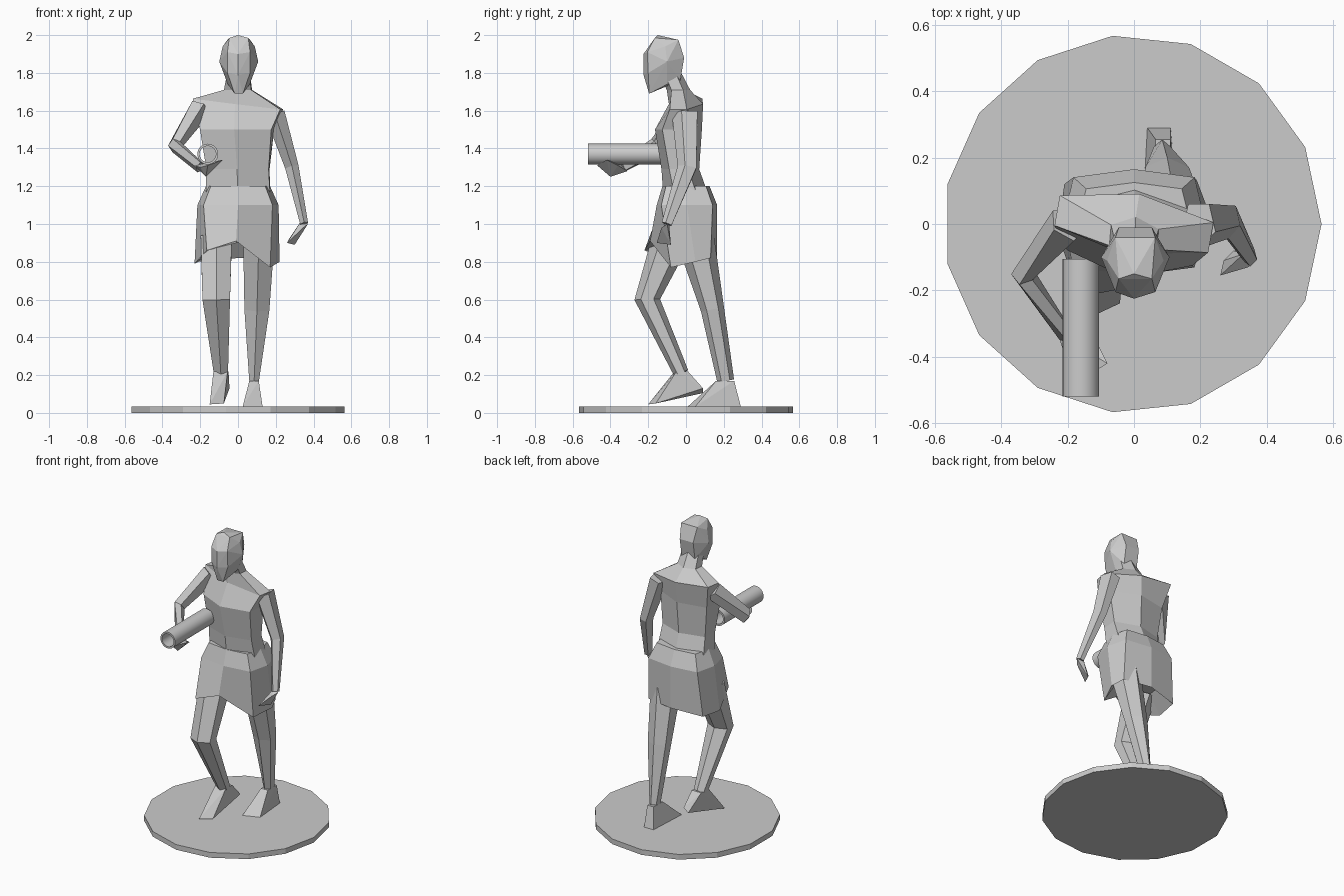
import bpy, bmesh
from math import cos, sin, pi, radians
from mathutils import Vector

if "Cube" in bpy.data.objects:
    bpy.data.objects.remove(bpy.data.objects["Cube"])


def finish(name, bm):
    bmesh.ops.recalc_face_normals(bm, faces=bm.faces)
    me = bpy.data.meshes.new(name)
    bm.to_mesh(me)
    bm.free()
    ob = bpy.data.objects.new(name, me)
    bpy.context.collection.objects.link(ob)
    return ob


def loft(name, rings, closed=False):
    """Skin equal-length rings; cap the ends, or join last ring to first."""
    bm = bmesh.new()
    vs = [[bm.verts.new(p) for p in r] for r in rings]
    n = len(rings[0])
    pairs = list(zip(vs, vs[1:])) + ([(vs[-1], vs[0])] if closed else [])
    for a, b in pairs:
        for i in range(n):
            j = (i + 1) % n
            bm.faces.new((a[i], a[j], b[j], b[i]))
    if not closed:
        bm.faces.new(vs[0])
        bm.faces.new(vs[-1])
    return finish(name, bm)


def hull(name, pts):
    bm = bmesh.new()
    for p in pts:
        bm.verts.new(p)
    res = bmesh.ops.convex_hull(bm, input=bm.verts)
    bmesh.ops.delete(bm, geom=[v for v in bm.verts if not v.link_faces], context='VERTS')
    return finish(name, bm)


def section(c, w, d, n, start=0, yaw=0, slope=0, square=1):
    """Horizontal body section, w and d being half width and half depth."""
    out = []
    for i in range(n):
        a = start + 2 * pi * i / n
        k = square if i % 2 else 1
        x, y = w * k * cos(a), d * k * sin(a)
        out.append((c[0] + x * cos(yaw) - y * sin(yaw),
                    c[1] + x * sin(yaw) + y * cos(yaw), c[2] + slope * x))
    return out


def limb(name, joints, side, n):
    """Tapered limb through (centre, half size along side, other half size)."""
    cs = [Vector(j[0]) for j in joints]
    rings = []
    for i, (_, ra, rb) in enumerate(joints):
        t = Vector((0, 0, 0))
        if i:
            t += (cs[i] - cs[i - 1]).normalized()
        if i < len(cs) - 1:
            t += (cs[i + 1] - cs[i]).normalized()
        t.normalize()
        u = Vector(side)
        u = (u - t * u.dot(t)).normalized()
        v = t.cross(u)
        rings.append([cs[i] + u * ra * 1.12 * cos(pi / 2 + 2 * pi * k / n)
                      + v * rb * sin(pi / 2 + 2 * pi * k / n) for k in range(n)])
    return loft(name, rings)


# round base, 15 sides
loft("base", [section((-0.005, 0, z), 0.57, 0.57, 15) for z in (0, 0.035)])

# torso, six-sided and twisted towards the shoulders
torso = [
    ((0, 0.0, 1.15), 0.17, 0.12, 0, 0),
    ((0, -0.03, 1.29), 0.165, 0.10, -3, 0),
    ((-0.005, -0.04, 1.5), 0.19, 0.125, -7, 0),
    ((0, 0.0, 1.635), 0.235, 0.092, -10, -0.12),
    ((0, -0.04, 1.71), 0.072, 0.062, -5, 0),
    ((0.003, -0.085, 1.80), 0.06, 0.06, 0, 0),
]
loft("torso_and_neck", [section(c, w / cos(pi / 6), d, 6, pi / 6, radians(y), s)
                        for c, w, d, y, s in torso])

# head, faceted
half = [(.05, -.165, 1.985), (.06, -.04, 1.975), (.05, -.01, 1.88), (.103, -.1, 1.86),
        (.085, -.11, 1.94), (.06, -.205, 1.91), (.06, -.2, 1.8), (.022, -.195, 1.69),
        (.058, -.1, 1.74), (.05, -.03, 1.76)]
mid = [(0, -.15, 2.0), (0, -.225, 1.79), (0, -.225, 1.9)]
hull("head", [(s * x + 0.004, y, z) for x, y, z in half for s in (-1, 1)] + mid)

# shorts with an uneven hem
hem = [(.22, .05, .80), (.19, .13, .82), (0, .165, .82), (-.21, .12, .80),
       (-.23, -.03, .79), (-.165, -.22, .86), (-.01, -.19, .91), (.17, -.08, .77)]
loft("shorts", [
    section((0, 0, 1.20), .17, .125, 8, square=1.2),
    section((0, 0.005, 1.10), .215, .16, 8, square=1.2),
    hem,
    [(x * .6, y * .6, .9) for x, y, z in hem]])

# legs
limb("left_leg", [((.11, .05, .92), .085, .10), ((.10, .14, .55), .068, .062),
                  ((.085, .21, .17), .026, .045)], (1, 0, 0), 6)
limb("right_leg", [((-.115, -.08, .92), .085, .10), ((-.115, -.205, .6), .075, .068),
                   ((-.09, -.025, .21), .038, .04)], (1, 0, 0), 6)

# feet
hull("left_foot", [(.06, .16, .17), (.11, .16, .17), (.11, .255, .17), (.065, .255, .17),
                   (.04, .29, .034), (.11, .29, .034), (.025, .01, .034), (.13, .05, .034)])
hull("right_foot", [(-.13, -.06, .22), (-.055, -.05, .22), (-.05, .01, .22), (-.12, .01, .22),
                    (-.15, -.2, .045), (-.075, -.16, .05), (-.08, .09, .105), (-.045, .09, .13)])

# arms
limb("left_arm", [((.195, 0, 1.585), .05, .075), ((.285, .01, 1.3), .034, .055),
                  ((.35, -.1, 1.0), .02, .03)], (1, 0, 0), 5)
limb("right_arm", [((-.2, 0, 1.61), .055, .06), ((-.335, -.15, 1.415), .045, .035),
                   ((-.2, -.34, 1.30), .028, .025)], (0, 0, 1), 5)

# hands
hull("left_hand", [(.37, -.1, 1.0), (.33, -.09, 1.01), (.345, -.13, .98), (.3, -.08, .89),
                   (.26, -.155, .9), (.27, -.11, .92)])
hull("right_hand", [(-.23, -.33, 1.31), (-.19, -.31, 1.28), (-.17, -.40, 1.25),
                    (-.2, -.42, 1.30), (-.08, -.42, 1.34), (-.11, -.36, 1.31),
                    (-.16, -.47, 1.31)])

# hollow tube held in the right hand
tube = loft("tube", [[(-.16 + r * cos(2 * pi * i / 32), y, 1.37 + r * sin(2 * pi * i / 32))
                      for i in range(32)]
                     for r, y in ((.055, -.52), (.055, -.105), (.043, -.105), (.043, -.52))],
            closed=True)
bpy.context.view_layer.objects.active = tube
tube.select_set(True)
bpy.ops.object.shade_smooth_by_angle(angle=radians(30))
